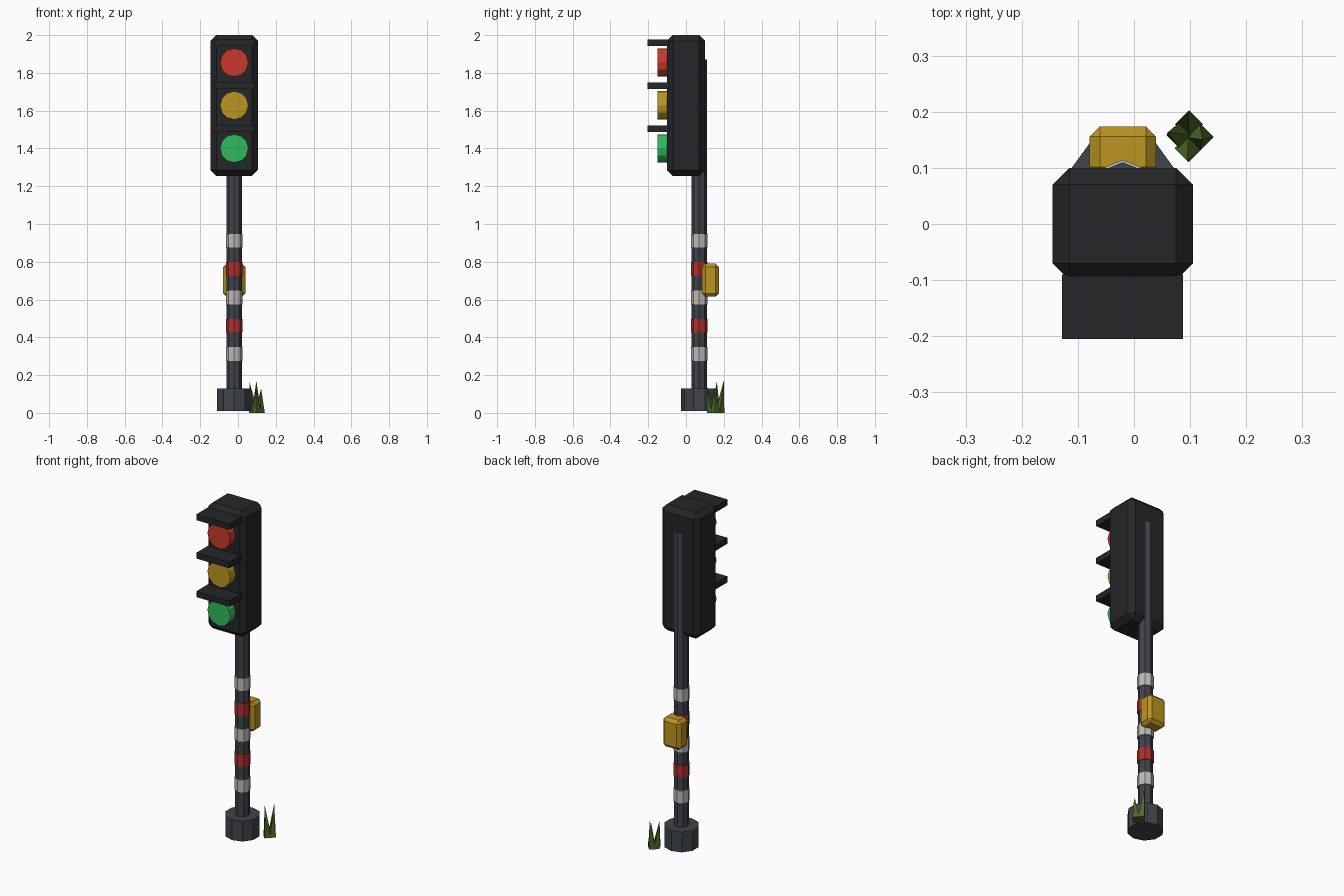
import bpy, bmesh, math
from mathutils import Matrix, Vector

if "Cube" in bpy.data.objects:
    bpy.data.objects.remove(bpy.data.objects["Cube"])

CX, POLE_Y = -0.02, 0.07


def material(name, rgb):
    m = bpy.data.materials.new(name)
    m.diffuse_color = (*rgb, 1)
    m.use_nodes = True
    m.node_tree.nodes["Principled BSDF"].inputs["Base Color"].default_value = m.diffuse_color
    return m


BLACK = material("black", (0.018, 0.019, 0.021))
STEEL = material("steel", (0.05, 0.058, 0.07))
WHITE = material("white", (0.5, 0.5, 0.48))
RED = material("red", (0.42, 0.03, 0.025))
LAMP_RED = material("lamp_red", (0.6, 0.04, 0.025))
AMBER = material("amber", (0.5, 0.3, 0.015))
GREEN = material("green", (0.03, 0.5, 0.1))
GRASS = material("grass", (0.07, 0.14, 0.02))


def finish(bm, name, mat):
    bmesh.ops.recalc_face_normals(bm, faces=bm.faces)
    me = bpy.data.meshes.new(name)
    bm.to_mesh(me)
    bm.free()
    me.materials.append(mat)
    ob = bpy.data.objects.new(name, me)
    bpy.context.collection.objects.link(ob)
    return ob


def box(name, lo, hi, mat, bevel=0):
    lo, hi = Vector(lo), Vector(hi)
    bm = bmesh.new()
    bmesh.ops.create_cube(bm, size=1, matrix=Matrix.Translation((lo + hi) / 2)
                          @ Matrix.Diagonal((*(hi - lo), 1)))
    if bevel:
        bmesh.ops.bevel(bm, geom=bm.edges[:], offset=bevel, segments=1,
                        profile=0.5, affect='EDGES')
    return finish(bm, name, mat)


def cylinder(name, r, z0, z1, sides, mat):
    bm = bmesh.new()
    bmesh.ops.create_cone(bm, cap_ends=True, segments=sides, radius1=r, radius2=r,
                          depth=z1 - z0,
                          matrix=Matrix.Translation((CX, POLE_Y, (z0 + z1) / 2)))
    return finish(bm, name, mat)


# Base and octagonal pole
cylinder("base", 0.096, 0.01, 0.13, 10, STEEL)
cylinder("pole", 0.04, 0.05, 1.87, 8, STEEL)

# Painted bands
for i in range(5):
    z = 0.275 + 0.15 * i
    cylinder(f"band_{i + 1}", 0.0445, z, z + 0.073, 8, RED if i % 2 else WHITE)

# Signal housing
box("housing", (-0.145, -0.10, 1.255), (0.105, 0.10, 2.0), BLACK, 0.03)

# Lamps, each under a flat visor
for name, z, mat in (("red", 1.855, LAMP_RED), ("amber", 1.628, AMBER), ("green", 1.40, GREEN)):
    bm = bmesh.new()
    bmesh.ops.create_cone(bm, cap_ends=True, segments=12, radius1=0.075, radius2=0.075,
                          depth=0.06, matrix=Matrix.Translation((CX, -0.12, z))
                          @ Matrix.Rotation(math.pi / 2, 4, 'X'))
    finish(bm, name + "_lamp", mat)
    box(name + "_visor", (-0.128, -0.205, z + 0.087), (0.087, -0.09, z + 0.122), BLACK)

# Push-button box on the back of the pole
box("button_box", (-0.079, 0.084, 0.615), (0.039, 0.174, 0.79), AMBER, 0.018)

# Grass tuft: four-sided leaning blades (root x, y, tip x, y, z)
bm = bmesh.new()
for rx, ry, tx, ty, tz in ((0.098, 0.178, 0.097, 0.20, 0.17),
                           (0.083, 0.158, 0.06, 0.163, 0.165),
                           (0.097, 0.135, 0.095, 0.112, 0.135),
                           (0.117, 0.155, 0.122, 0.15, 0.13)):
    base = [bm.verts.new((rx + 0.025 * math.cos(a), ry + 0.025 * math.sin(a), 0.0))
            for a in (0, math.pi / 2, math.pi, 1.5 * math.pi)]
    tip = bm.verts.new((tx, ty, tz))
    bm.faces.new(base[::-1])
    for i in range(4):
        bm.faces.new((base[i], base[(i + 1) % 4], tip))
finish(bm, "grass_tuft", GRASS)
